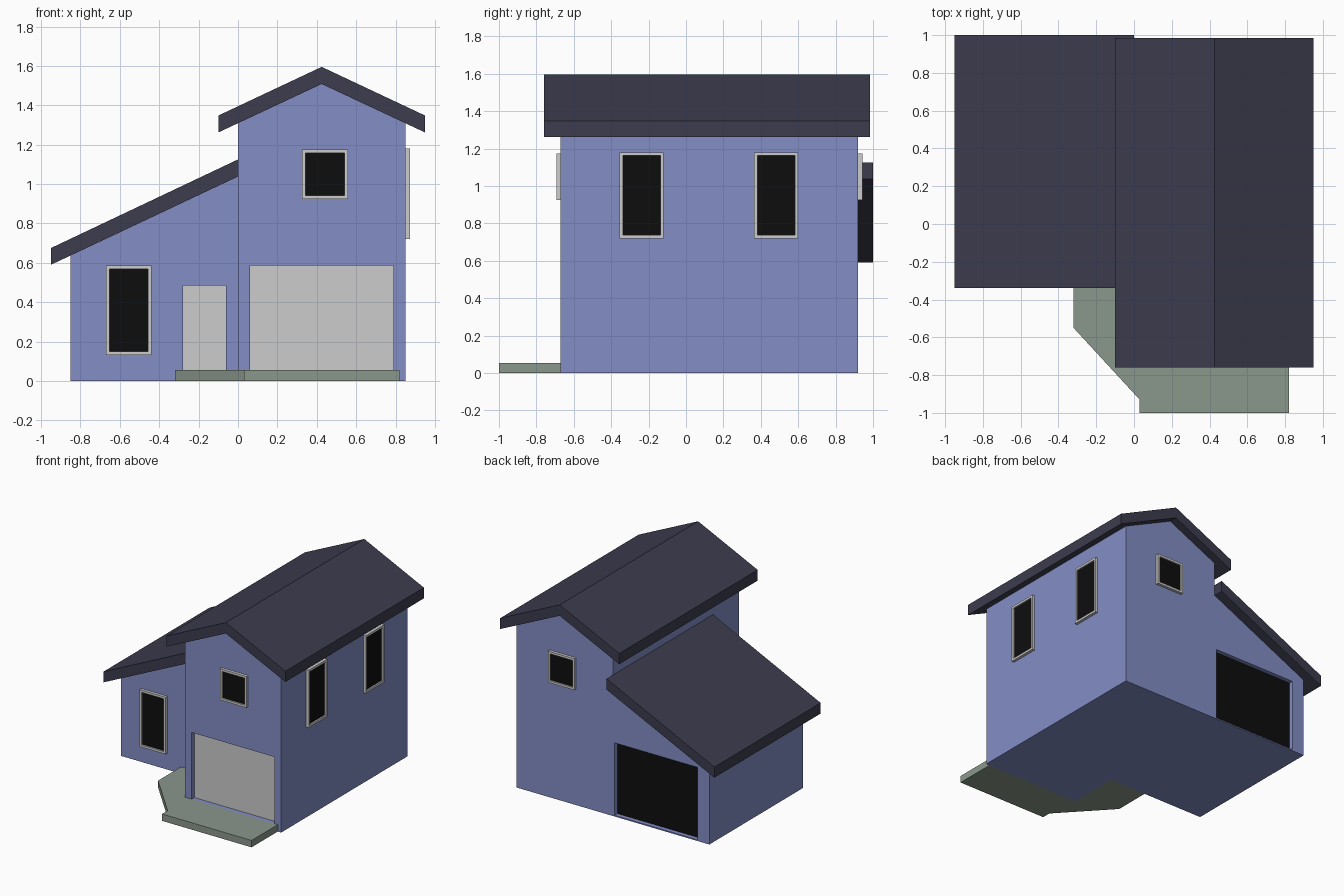
import bpy, bmesh
from mathutils import Matrix, Vector
from math import radians

if "Cube" in bpy.data.objects:
    bpy.data.objects.remove(bpy.data.objects["Cube"])


def srgb(r, g, b):
    def lin(c):
        c /= 255
        return c / 12.92 if c <= 0.04045 else ((c + 0.055) / 1.055) ** 2.4
    return (lin(r), lin(g), lin(b), 1)


def material(name, *rgb):
    m = bpy.data.materials.new(name)
    m.diffuse_color = srgb(*rgb)
    m.use_nodes = True
    m.node_tree.nodes["Principled BSDF"].inputs["Base Color"].default_value = m.diffuse_color
    return m


BLUE = material("wall blue", 131, 141, 197)
ROOF = material("roof slate", 60, 60, 78)
TRIM = material("trim grey", 204, 204, 204)
DARK = material("glass black", 13, 13, 13)
STONE = material("path green grey", 138, 151, 140)


def finish(name, bm, *mats):
    bmesh.ops.recalc_face_normals(bm, faces=bm.faces)
    me = bpy.data.meshes.new(name)
    bm.to_mesh(me)
    bm.free()
    ob = bpy.data.objects.new(name, me)
    bpy.context.collection.objects.link(ob)
    for m in mats:
        me.materials.append(m)
    return ob


def extrude(name, points, offset, mat):
    """Extrude a closed 3D outline along a vector."""
    bm = bmesh.new()
    face = bm.faces.new([bm.verts.new(p) for p in points])
    res = bmesh.ops.extrude_face_region(bm, geom=[face], use_keep_orig=True)
    verts = [v for v in res["geom"] if isinstance(v, bmesh.types.BMVert)]
    bmesh.ops.translate(bm, vec=offset, verts=verts)
    return finish(name, bm, mat)


def profile(name, xz, y0, y1, mat):
    return extrude(name, [(x, y0, z) for x, z in xz], (0, y1 - y0, 0), mat)


def box(name, x0, x1, y0, y1, z0, z1, mat):
    return profile(name, [(x0, z0), (x1, z0), (x1, z1), (x0, z1)], y0, y1, mat)


def recess(wall, name, x0, x1, z0, z1, y, inward, mat, depth=0.04):
    """Cut a shallow opening in a wall and put a thin panel at its back."""
    ya, yb = sorted((y - inward * 0.05, y + inward * depth))
    cutter = box("cutter", x0, x1, ya, yb, z0, z1, BLUE)
    cutter.hide_render = True
    mod = wall.modifiers.new("opening", "BOOLEAN")
    mod.operation, mod.solver, mod.object = "DIFFERENCE", "EXACT", cutter
    bpy.context.view_layer.objects.active = wall
    bpy.ops.object.modifier_apply(modifier=mod.name)
    bpy.data.objects.remove(cutter)
    pa, pb = sorted((y + inward * (depth - 0.006), y + inward * (depth + 0.002)))
    box(name, x0, x1, pa, pb, z0, z1, mat)


def window(name, centre, w, h, turn):
    """Framed window; built facing -y, then turned about z."""
    bm = bmesh.new()
    bmesh.ops.create_cube(bm, size=1, matrix=Matrix.Translation((0, -0.005, 0))
                          @ Matrix.Diagonal((w, 0.035, h, 1)))
    bm.normal_update()
    front = min(bm.faces, key=lambda f: f.calc_center_median().y)
    bmesh.ops.inset_region(bm, faces=[front], thickness=0.025)
    res = bmesh.ops.extrude_face_region(bm, geom=[front])
    glass = next(g for g in res["geom"] if isinstance(g, bmesh.types.BMFace))
    bmesh.ops.translate(bm, vec=(0, 0.012, 0), verts=glass.verts)
    if front.is_valid:
        bmesh.ops.delete(bm, geom=[front], context="FACES_ONLY")
    glass.material_index = 1
    bmesh.ops.transform(bm, verts=bm.verts, matrix=Matrix.Translation(centre)
                        @ Matrix.Rotation(radians(turn), 4, "Z"))
    finish(name, bm, TRIM, DARK)


# Walls: tall gabled block and low lean-to block
FRONT, LOW_FRONT, BACK = -0.67, -0.26, 0.92
tall = profile("tall_walls", [(0, 0), (0.85, 0), (0.85, 1.31), (0.425, 1.508), (0, 1.31)],
               FRONT, BACK, BLUE)
low = profile("low_walls", [(-0.85, 0), (0, 0), (0, 1.038), (-0.85, 0.637)],
              LOW_FRONT, BACK, BLUE)

# Roofs
profile("tall_roof", [(-0.10, 1.262), (0.425, 1.508), (0.95, 1.262),
                      (0.95, 1.348), (0.425, 1.595), (-0.10, 1.348)], -0.76, 0.985, ROOF)
profile("low_roof", [(-0.95, 0.59), (0, 1.038), (0, 1.125), (-0.95, 0.675)],
        -0.34, 1.0, ROOF)

# Doors and rear opening
recess(tall, "garage_door", 0.06, 0.79, 0.055, 0.587, FRONT, 1, TRIM)
recess(low, "front_door", -0.28, -0.06, 0.055, 0.485, LOW_FRONT, 1, TRIM)
recess(low, "rear_opening", -0.745, -0.015, 0.01, 0.587, BACK, -1, DARK)

# Windows
window("front_low_window", (-0.555, LOW_FRONT, 0.358), 0.23, 0.455, 0)
window("front_high_window", (0.442, FRONT, 1.05), 0.235, 0.25, 0)
window("back_high_window", (0.442, BACK, 1.05), 0.235, 0.25, 180)
for i, y in enumerate((-0.237, 0.482)):
    window(f"side_window_{i + 1}", (0.85, y, 0.95), 0.235, 0.46, 90)

# Paved path around the front corner
path = [(-0.32, LOW_FRONT), (-0.32, -0.55), (0.03, -0.93), (0.03, -1.0),
        (0.82, -1.0), (0.82, FRONT), (0, FRONT), (0, LOW_FRONT)]
extrude("front_path", [(x, y, 0) for x, y in path], (0, 0, 0.055), STONE)
